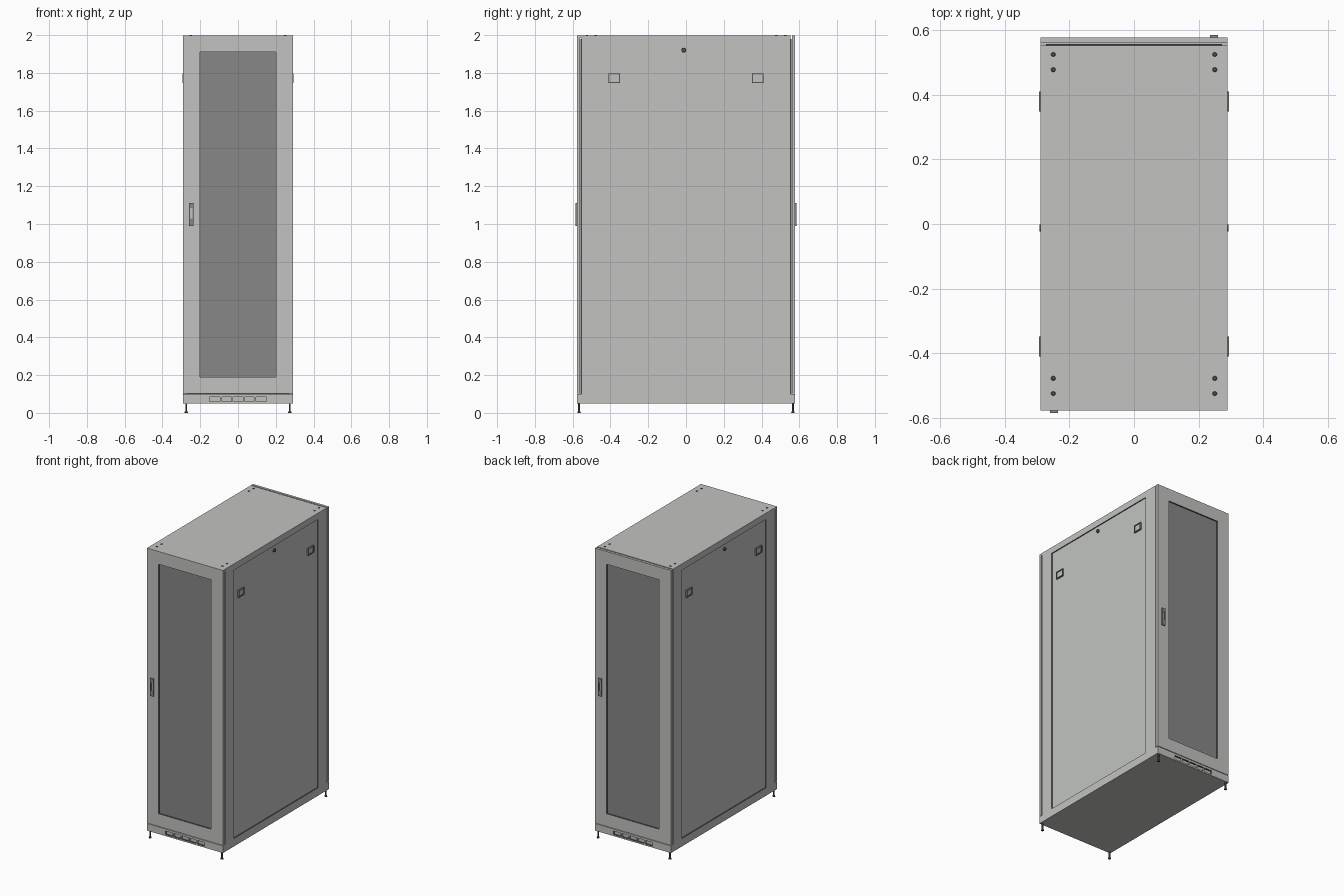
import bpy, bmesh, math
from mathutils import Matrix

if "Cube" in bpy.data.objects:
    bpy.data.objects.remove(bpy.data.objects["Cube"])


def material(name, r, g, b):
    m = bpy.data.materials.new(name)
    m.diffuse_color = (r, g, b, 1)
    m.use_nodes = True
    m.node_tree.nodes["Principled BSDF"].inputs["Base Color"].default_value = m.diffuse_color
    return m


LIGHT = material("light_grey_paint", 0.54, 0.55, 0.53)
MESH = material("mid_grey_mesh", 0.245, 0.245, 0.245)
DARK = material("dark_grey", 0.09, 0.09, 0.09)


def finish(name, bm, mats, turn=1):
    """Make an object; turn=-1 spins it half a turn about z."""
    if turn < 0:
        bmesh.ops.rotate(bm, verts=bm.verts, matrix=Matrix.Rotation(math.pi, 3, 'Z'))
    bmesh.ops.recalc_face_normals(bm, faces=bm.faces)
    me = bpy.data.meshes.new(name)
    bm.to_mesh(me)
    bm.free()
    for m in mats:
        me.materials.append(m)
    ob = bpy.data.objects.new(name, me)
    bpy.context.collection.objects.link(ob)
    return ob


def box(name, x0, x1, y0, y1, z0, z1, mat, turn=1):
    bm = bmesh.new()
    bmesh.ops.create_cube(bm, size=1)
    bmesh.ops.scale(bm, verts=bm.verts, vec=(x1 - x0, y1 - y0, z1 - z0))
    bmesh.ops.translate(bm, verts=bm.verts, vec=((x0 + x1) / 2, (y0 + y1) / 2, (z0 + z1) / 2))
    return finish(name, bm, [mat], turn)


def ring(name, axis, outer, inner, d0, d1, mat, wall, turn=1):
    """Rectangular frame facing x or y; wall is the material of the opening's sides."""
    bm = bmesh.new()

    def loop(r, d):
        pts = [(r[0], r[2]), (r[1], r[2]), (r[1], r[3]), (r[0], r[3])]
        return [bm.verts.new((u, d, v) if axis == 'y' else (d, u, v)) for u, v in pts]
    a, b, c, e = loop(outer, d0), loop(outer, d1), loop(inner, d1), loop(inner, d0)
    for k, (p, q) in enumerate(((a, b), (b, c), (c, e), (e, a))):
        for i in range(4):
            j = (i + 1) % 4
            f = bm.faces.new((p[i], p[j], q[j], q[i]))
            f.material_index = 1 if k == 2 else 0
    return finish(name, bm, [mat, wall], turn)


def disc(name, loc, r1, r2, depth, mat, axis='z', turn=1):
    bm = bmesh.new()
    bmesh.ops.create_cone(bm, cap_ends=True, segments=20, radius1=r1, radius2=r2, depth=depth)
    if axis == 'x':
        bmesh.ops.rotate(bm, verts=bm.verts, matrix=Matrix.Rotation(math.pi / 2, 3, 'Y'))
    bmesh.ops.translate(bm, verts=bm.verts, vec=loc)
    return finish(name, bm, [mat], turn)


# Inner core, base plinth and roof
box("inner_core", -0.272, 0.272, -0.558, 0.558, 0.06, 1.98, DARK)
box("base_plinth", -0.29, 0.29, -0.566, 0.566, 0.05, 0.099, LIGHT)
box("roof", -0.29, 0.29, -0.561, 0.553, 1.985, 1.998, LIGHT)

# Front and right parts, then the same again turned for back and left
for turn, end, side in ((1, "front", "right"), (-1, "back", "left")):
    # Door with perforated panel
    ring(end + "_door_frame", 'y', (-0.29, 0.29, 0.103, 1.998), (-0.2, 0.2, 0.19, 1.91),
         -0.578, -0.561, LIGHT, DARK, turn)
    box(end + "_door_mesh", -0.201, 0.201, -0.569, -0.562, 0.189, 1.911, MESH, turn)

    # Door handle
    ring(end + "_handle_frame", 'y', (-0.26, -0.235, 0.99, 1.112), (-0.254, -0.241, 1.03, 1.085),
         -0.586, -0.577, MESH, DARK, turn)
    box(end + "_handle_lever", -0.254, -0.241, -0.582, -0.577, 1.03, 1.085, LIGHT, turn)

    # Plinth vent slots
    ring(end + "_vent_rail", 'y', (-0.29, 0.29, 0.05, 0.099), (-0.15, 0.15, 0.06, 0.085),
         -0.578, -0.566, LIGHT, DARK, turn)
    for i in range(4):
        x = -0.09 + 0.06 * i
        box(f"{end}_vent_bar_{i}", x - 0.004, x + 0.004, -0.578, -0.566, 0.06, 0.085, LIGHT, turn)

    # Side panel with shallow recess
    ring(side + "_side_frame", 'x', (-0.553, 0.553, 0.099, 1.985), (-0.46, 0.46, 0.105, 1.955),
         0.272, 0.29, LIGHT, DARK, turn)
    box(side + "_side_panel", 0.272, 0.283, -0.461, 0.461, 0.104, 1.956, LIGHT, turn)

    # Side latches and lock
    for y in (-0.38, 0.38):
        ring(f"{side}_latch_{'a' if y < 0 else 'b'}", 'x', (y - 0.031, y + 0.031, 1.746, 1.796),
             (y - 0.026, y + 0.026, 1.751, 1.791), 0.282, 0.294, MESH, DARK, turn)
        box(f"{side}_latch_plate", 0.282, 0.288, y - 0.026, y + 0.026, 1.751, 1.791, LIGHT, turn)
    disc(side + "_side_lock", (0.287, -0.012 * turn, 1.92), 0.012, 0.011, 0.01, DARK, 'x', turn)

    # Roof bolts and levelling feet
    for x in (-0.25, 0.25):
        for y in (-0.525, -0.478):
            disc(end + "_roof_bolt", (x, y, 1.998), 0.009, 0.005, 0.004, DARK, 'z', turn)
    for x in (-0.274, 0.274):
        disc(end + "_foot_pad", (x, -0.566, 0.004), 0.009, 0.008, 0.008, DARK, 'z', turn)
        disc(end + "_foot_stud", (x, -0.566, 0.028), 0.005, 0.005, 0.046, DARK, 'z', turn)
